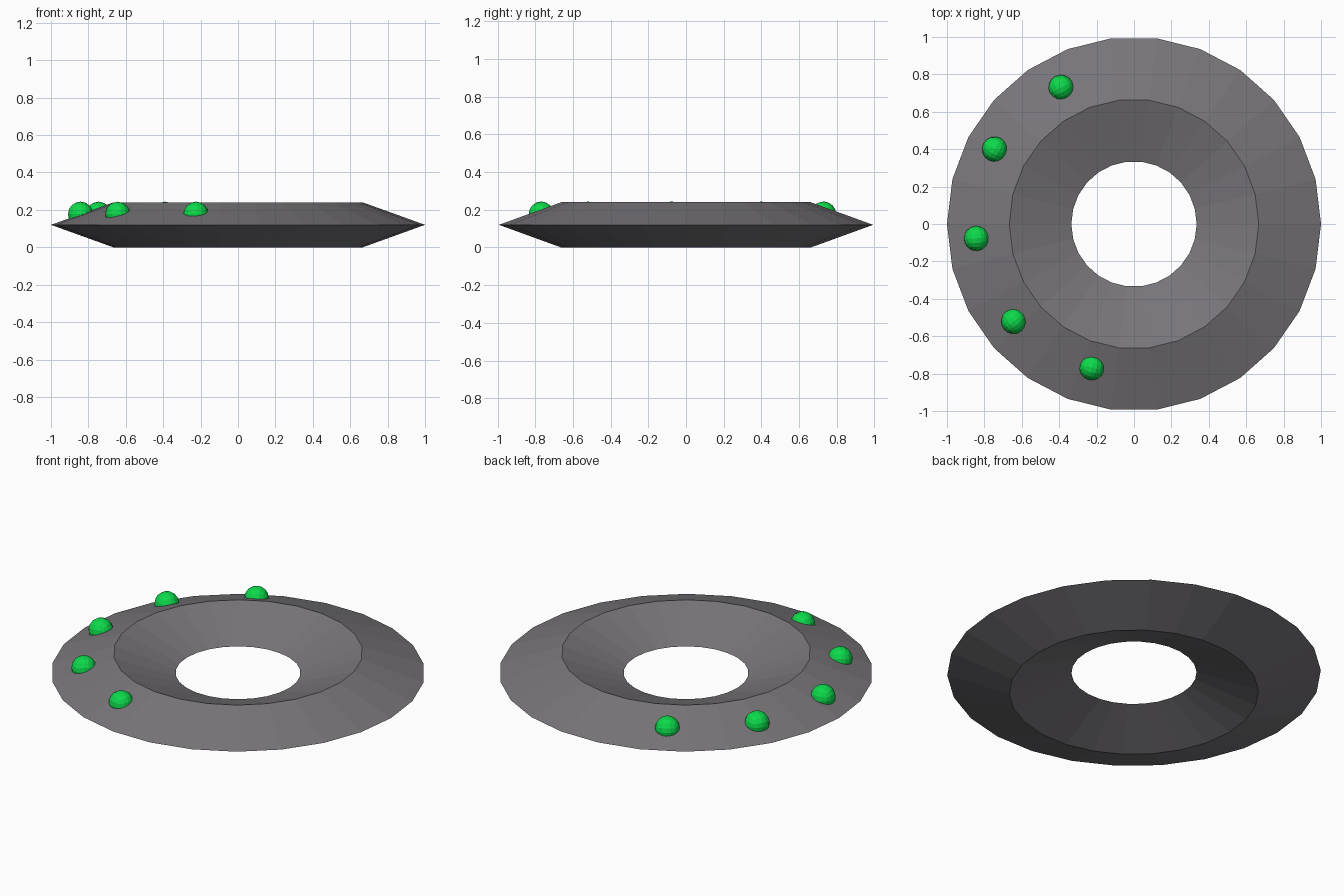
import bpy, bmesh, math
from mathutils import Matrix

if "Cube" in bpy.data.objects:
    bpy.data.objects.remove(bpy.data.objects["Cube"])

def material(name, rgb):
    m = bpy.data.materials.new(name)
    m.diffuse_color = (*rgb, 1)
    m.use_nodes = True
    m.node_tree.nodes["Principled BSDF"].inputs["Base Color"].default_value = m.diffuse_color
    return m

GREY = material("dark grey", (0.19, 0.18, 0.195))
GREEN = material("bright green", (0.004, 0.70, 0.07))

def make_object(name, bm, mat):
    bmesh.ops.recalc_face_normals(bm, faces=bm.faces)
    me = bpy.data.meshes.new(name)
    bm.to_mesh(me)
    bm.free()
    me.materials.append(mat)
    ob = bpy.data.objects.new(name, me)
    bpy.context.collection.objects.link(ob)
    return ob

# Ring: diamond cross-section swept in 26 flat segments
SEGS = 26
profile = [(1.0, 0.12), (0.667, 0.24), (0.335, 0.12), (0.667, 0.0)]
bm = bmesh.new()
rings = []
for i in range(SEGS):
    a = 2 * math.pi * i / SEGS
    rings.append([bm.verts.new((r * math.cos(a), r * math.sin(a), z)) for r, z in profile])
for i in range(SEGS):
    p, q = rings[i], rings[(i + 1) % SEGS]
    for j in range(4):
        k = (j + 1) % 4
        bm.faces.new((p[j], q[j], q[k], p[k]))
make_object("ring", bm, GREY)

# Lights: faceted quad spheres half sunk in the upper outer slope
RADIUS = 0.067
spots = [(-0.39, 0.73), (-0.745, 0.40), (-0.842, -0.077), (-0.643, -0.52), (-0.225, -0.768)]
for n, (x, y) in enumerate(spots):
    bm = bmesh.new()
    bmesh.ops.create_cube(bm, size=2)
    bmesh.ops.subdivide_edges(bm, edges=bm.edges[:], cuts=3, use_grid_fill=True)
    for v in bm.verts:
        v.co = [math.tan(c * math.pi / 4) for c in v.co]
        v.co = v.co.normalized() * RADIUS
    turn = Matrix.Rotation(math.atan2(y, x), 4, 'Z')
    bmesh.ops.transform(bm, matrix=Matrix.Translation((x, y, 0.177)) @ turn, verts=bm.verts)
    make_object(f"round_light_{n + 1}", bm, GREEN)
